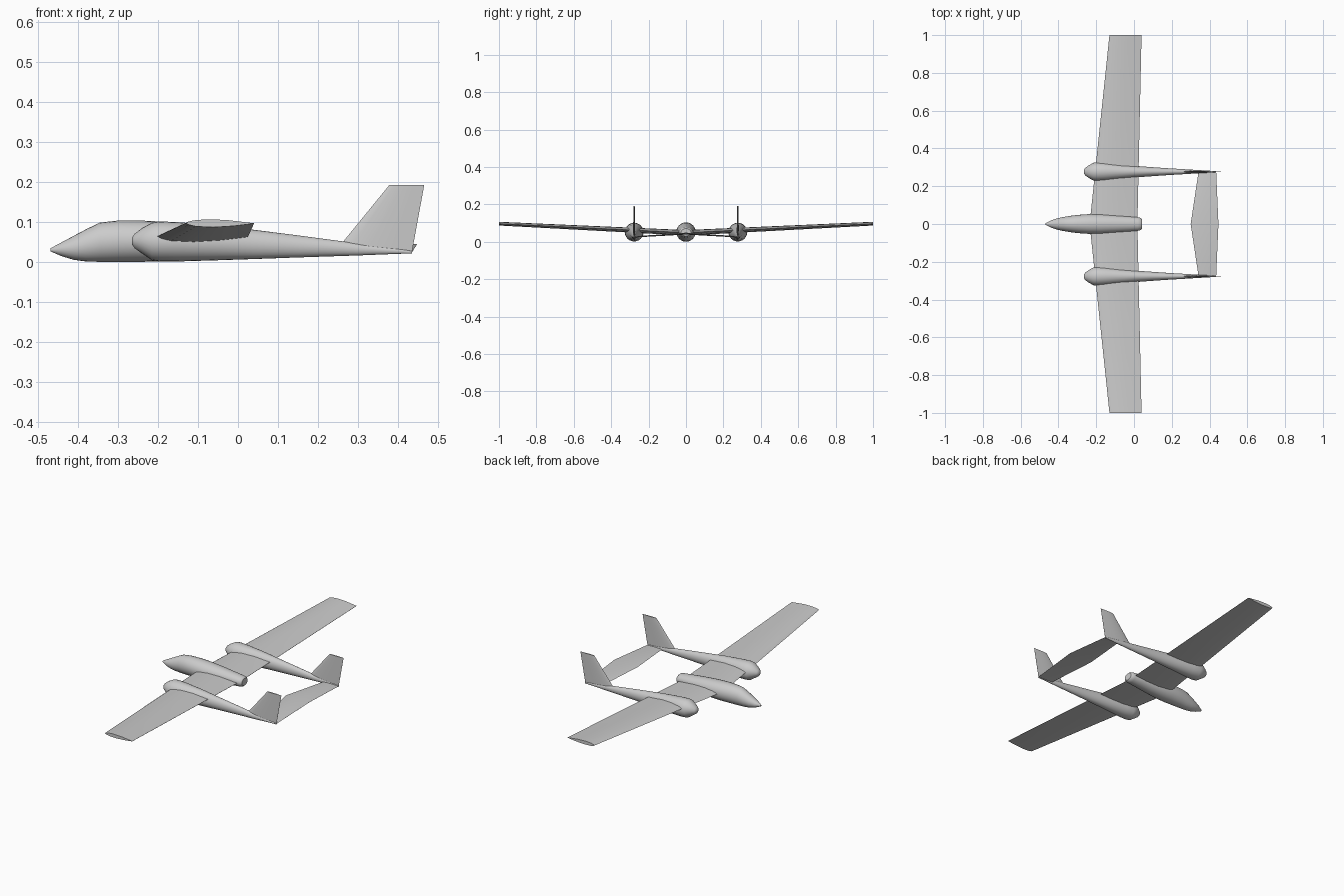
import bpy, bmesh, math
from mathutils import Vector

cube = bpy.data.objects.get("Cube")
if cube:
    bpy.data.objects.remove(cube, do_unlink=True)

grey = bpy.data.materials.new("light_grey")
grey.use_nodes = True
grey.diffuse_color = (0.6, 0.6, 0.6, 1)
grey.node_tree.nodes["Principled BSDF"].inputs["Base Color"].default_value = (0.6, 0.6, 0.6, 1)


def loft(name, rings, angle):
    """Skin a list of equal-sized rings of points and cap both ends."""
    bm = bmesh.new()
    loops = [[bm.verts.new(p) for p in ring] for ring in rings]
    for a, b in zip(loops, loops[1:]):
        for i in range(len(a)):
            j = (i + 1) % len(a)
            bm.faces.new((a[i], a[j], b[j], b[i]))
    bm.faces.new(loops[0])
    bm.faces.new(loops[-1])
    bmesh.ops.recalc_face_normals(bm, faces=bm.faces)
    mesh = bpy.data.meshes.new(name)
    bm.to_mesh(mesh)
    bm.free()
    mesh.materials.append(grey)
    obj = bpy.data.objects.new(name, mesh)
    bpy.context.collection.objects.link(obj)
    bpy.ops.object.select_all(action='DESELECT')
    obj.select_set(True)
    bpy.context.view_layer.objects.active = obj
    bpy.ops.object.shade_smooth_by_angle(angle=math.radians(angle))
    return obj


def body(name, y, stations, sides=24):
    """Round hull along x; stations are (x, bottom, top, half width)."""
    rings = []
    for x, low, high, w in stations:
        mid, r = (low + high) / 2, (high - low) / 2
        turns = [2 * math.pi * i / sides for i in range(sides)]
        rings.append([(x, y + w * math.cos(t), mid + r * math.sin(t)) for t in turns])
    return loft(name, rings, 40)


# Chordwise section: (fraction of chord, thickness offset)
SECTION = [(0, 0), (.04, .022), (.12, .04), (.3, .056), (.6, .048), (1, .002),
           (1, -.002), (.7, -.04), (.4, -.06), (.15, -.05), (.04, -.025)]


def foil(name, stations, up, scale=1):
    """Surface lofted through (leading point, trailing point) pairs."""
    rings = []
    for lead, trail in stations:
        lead, trail = Vector(lead), Vector(trail)
        chord = trail - lead
        rings.append([lead + chord * f + Vector(up) * h * scale * chord.length
                      for f, h in SECTION])
    return loft(name, rings, 30)


# Central crew pod
body("fuselage", 0, [
    (-.468, .027, .035, .004), (-.44, .015, .05, .019), (-.41, .006, .066, .029),
    (-.38, .002, .082, .036), (-.345, .001, .099, .042), (-.30, .001, .104, .048),
    (-.24, .001, .104, .052), (-.18, .003, .101, .052), (-.10, .01, .094, .046),
    (-.03, .018, .086, .04), (.02, .023, .08, .036), (.036, .026, .077, .032),
    (.042, .032, .071, .026)])

# Main wing with dihedral
foil("wing", [((-.13, -1, .098), (.04, -1, .097)),
              ((-.235, 0, .049), (.018, 0, .049)),
              ((-.13, 1, .098), (.04, 1, .097))], (0, 0, 1))

# Engine booms and fins, mirrored
for side, s in (("left", 1), ("right", -1)):
    y = .277 * s
    body(side + "_boom", y, [
        (-.265, .045, .061, .009), (-.258, .035, .071, .02), (-.24, .022, .085, .033),
        (-.215, .005, .099, .047), (-.195, .002, .102, .05), (-.15, .002, .1, .048),
        (-.05, .005, .092, .037), (.04, .008, .081, .028), (.15, .012, .067, .02),
        (.3, .017, .047, .011), (.4, .021, .034, .005), (.434, .022, .028, .003)])
    foil(side + "_fin", [((.25, y, .035), (.434, y, .024)),
                         ((.263, y, .052), (.437, y, .04)),
                         ((.378, y, .193), (.465, y, .193))], (0, 1, 0), .6)

# Tailplane between the booms, raised at its middle
foil("tailplane", [((.342, -.279, .027), (.435, -.279, .026)),
                   ((.30, 0, .044), (.447, 0, .045)),
                   ((.342, .279, .027), (.435, .279, .026))], (0, 0, 1), .6)
